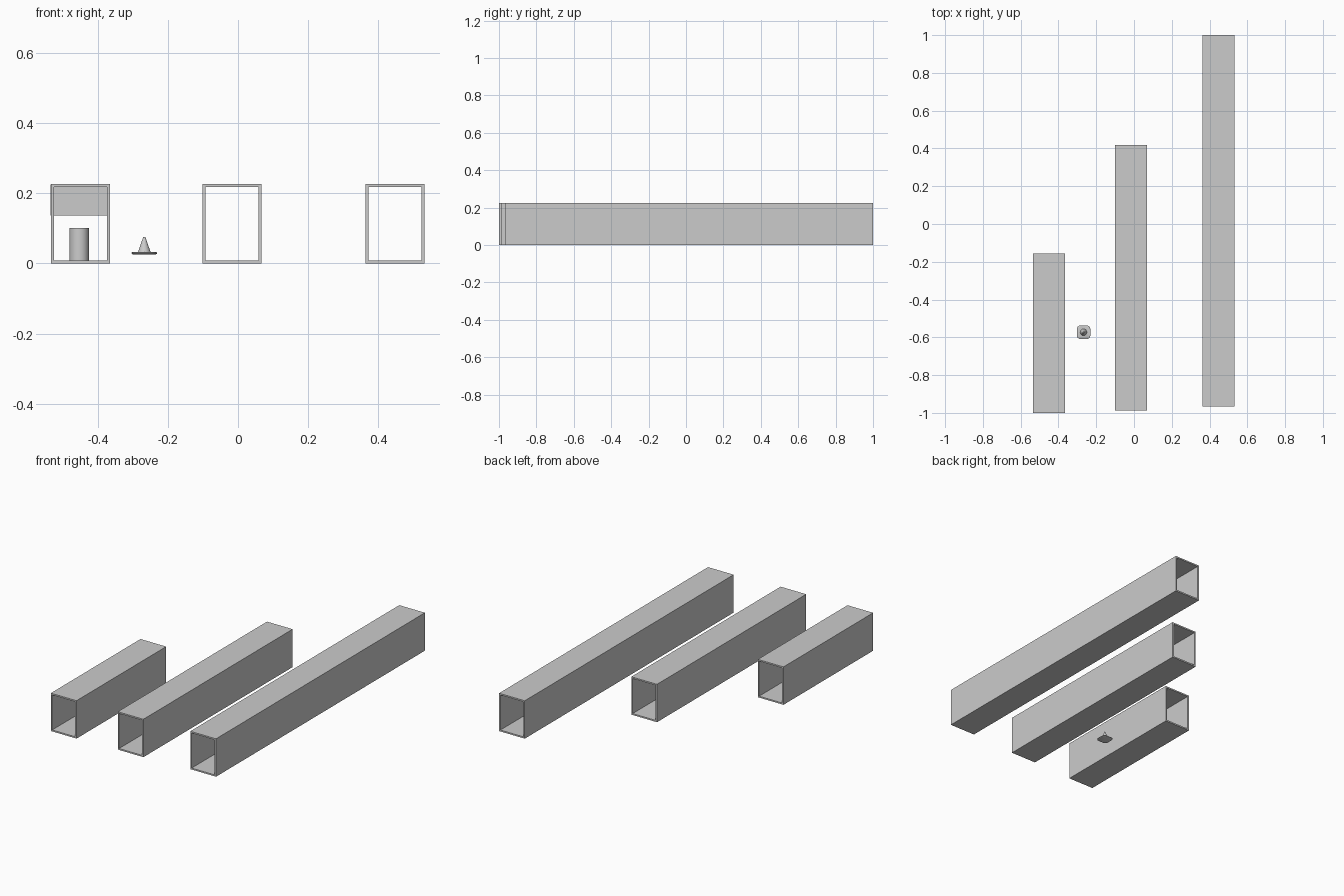
import bpy, bmesh
from math import sin, cos, pi

if "Cube" in bpy.data.objects:
    bpy.data.objects.remove(bpy.data.objects["Cube"])

WALL, HEIGHT, WIDTH = 0.0087, 0.226, 0.169


def finish(name, bm, smooth=False):
    bmesh.ops.recalc_face_normals(bm, faces=bm.faces)
    mesh = bpy.data.meshes.new(name)
    bm.to_mesh(mesh)
    bm.free()
    obj = bpy.data.objects.new(name, mesh)
    bpy.context.collection.objects.link(obj)
    if smooth:
        bpy.ops.object.select_all(action='DESELECT')
        obj.select_set(True)
        bpy.context.view_layer.objects.active = obj
        bpy.ops.object.shade_smooth_by_angle()
    return obj


def skin(bm, rings):
    # Join equal-sized rings of points into a closed solid
    loops = [[bm.verts.new(p) for p in ring] for ring in rings]
    for a, b in zip(loops, loops[1:]):
        for i in range(len(a)):
            j = (i + 1) % len(a)
            bm.faces.new((a[i], a[j], b[j], b[i]))
    bm.faces.new(loops[0][::-1])
    bm.faces.new(loops[-1])


def circle(x, y, z, r, n=32):
    return [(x + r * cos(2 * pi * i / n), y + r * sin(2 * pi * i / n), z) for i in range(n)]


def rounded_square(x, y, z, half, r, n=6):
    pts = []
    for q, (sx, sy) in enumerate(((1, 1), (-1, 1), (-1, -1), (1, -1))):
        for i in range(n + 1):
            a = pi / 2 * (q + i / n)
            pts.append((x + sx * (half - r) + r * cos(a), y + sy * (half - r) + r * sin(a), z))
    return pts


def rect(x, y, w, z0, z1):
    return [(x - w / 2, y, z0), (x + w / 2, y, z0), (x + w / 2, y, z1), (x - w / 2, y, z1)]


def tunnel(name, x, y0, y1):
    # Open-ended rectangular tube
    bm = bmesh.new()
    loops = [[bm.verts.new(p) for p in ring] for ring in (
        rect(x, y0, WIDTH, 0, HEIGHT),
        rect(x, y1, WIDTH, 0, HEIGHT),
        rect(x, y1, WIDTH - 2 * WALL, WALL, HEIGHT - WALL),
        rect(x, y0, WIDTH - 2 * WALL, WALL, HEIGHT - WALL))]
    for k in range(4):
        a, b = loops[k], loops[(k + 1) % 4]
        for i in range(4):
            j = (i + 1) % 4
            bm.faces.new((a[i], a[j], b[j], b[i]))
    return finish(name, bm)


# Three tunnels of growing length
tunnel("short_tunnel", -0.449, -1.0, -0.156)
tunnel("medium_tunnel", -0.017, -0.987, 0.418)
tunnel("long_tunnel", 0.4475, -0.967, 1.0)

# Thin sheet hanging halfway along the short tunnel, poking through its left wall
bm = bmesh.new()
sheet = rect(-0.453, -0.565, 0.163, 0.137, HEIGHT - 0.001)
skin(bm, [sheet, [(x, y + 0.003, z) for x, y, z in sheet]])
finish("hanging_sheet", bm)

# Upright drum on the short tunnel's floor
bm = bmesh.new()
skin(bm, [circle(-0.4525, -0.573, WALL, 0.0275), circle(-0.4525, -0.573, 0.101, 0.0275)])
finish("drum", bm, True)

# Small cone with a rounded square foot
cx, cy = -0.267, -0.573
bm = bmesh.new()
skin(bm, [rounded_square(cx, cy, z, h, 0.02) for z, h in
          ((0.026, 0.033), (0.028, 0.036), (0.031, 0.036), (0.033, 0.033))])
finish("cone_foot", bm, True)
bm = bmesh.new()
skin(bm, [circle(cx, cy, 0.032, 0.018), circle(cx, cy, 0.076, 0.003)])
finish("cone_body", bm, True)
